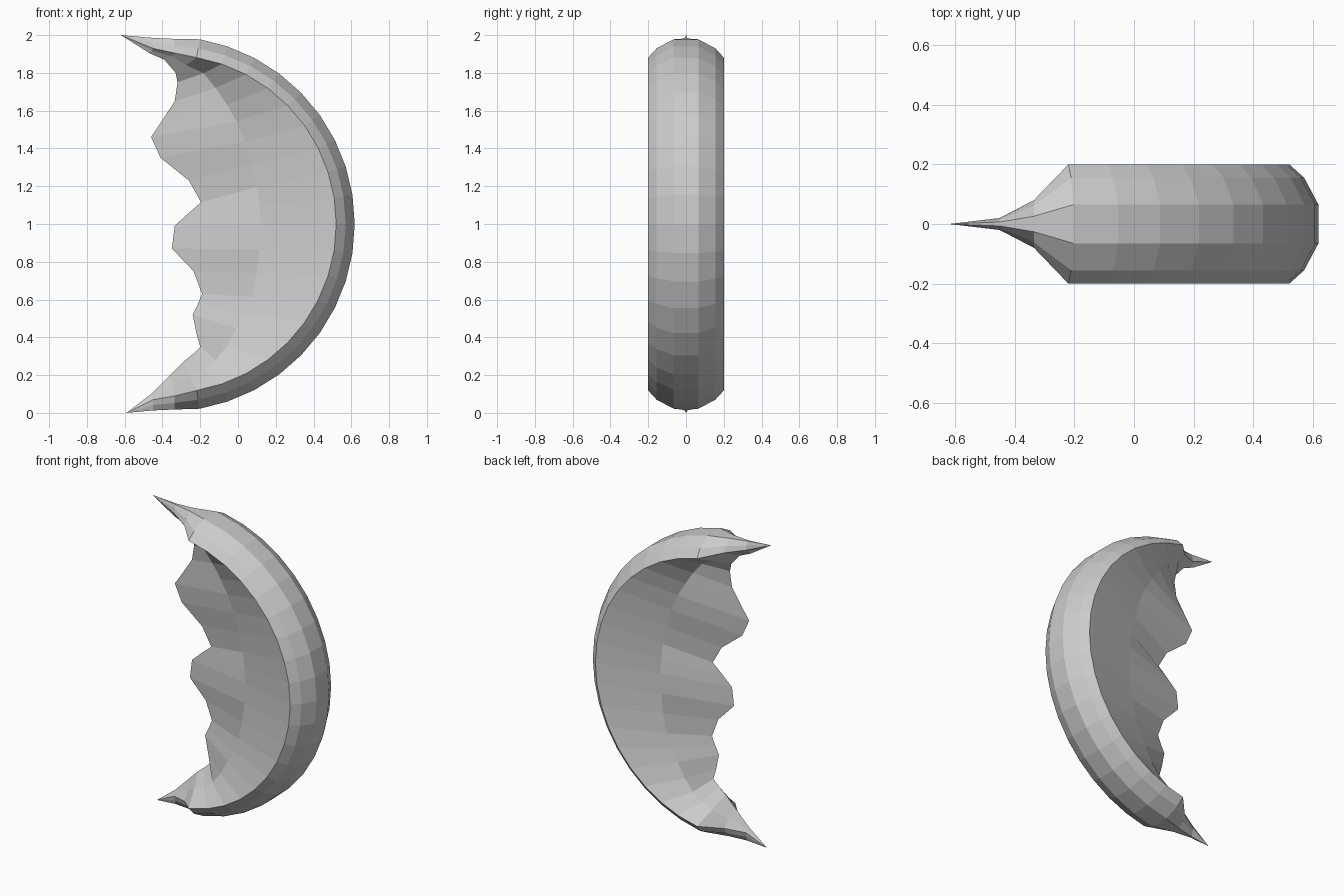
import bpy, bmesh, math

if "Cube" in bpy.data.objects:
    bpy.data.objects.remove(bpy.data.objects["Cube"])

CX, CZ, SEGS, SWEEP = -0.375, 1.0, 18, math.radians(80)
# Rim cross-section (y, radius)
RIM = [(-0.2, 0.895), (-0.155, 0.945), (-0.065, 0.993),
       (0.065, 0.993), (0.155, 0.945), (0.2, 0.895)]
# Bitten inner edge (x, z), top to bottom
EDGE = [(-.33, 1.80), (-.32, 1.75), (-.335, 1.65), (-.40, 1.55), (-.46, 1.46),
        (-.41, 1.35), (-.26, 1.23), (-.195, 1.115), (-.27, 1.05), (-.335, .99),
        (-.35, .87), (-.235, .75), (-.19, .63), (-.215, .57), (-.24, .52),
        (-.22, .42), (-.20, .35), (-.24, .31), (-.29, .27)]


def section(rim, edge, mid_x):
    """Closed loop: rim points, a point halfway down each side, sharp edge."""
    def mid(p):
        return ((p[0] + mid_x) / 2, p[1] * 0.48, (p[2] + edge[1]) / 2)
    return rim + [mid(rim[-1]), (edge[0], 0, edge[1]), mid(rim[0])]


def tip_section(x, half_width, z_outer, z_corner, edge):
    """Shrunken section out towards a pointed end."""
    rim = []
    for y, r in RIM:
        t = (r - 0.895) / 0.098
        rim.append((x, y / 0.2 * half_width, z_corner + (z_outer - z_corner) * t))
    return section(rim, edge, (x + edge[0]) / 2)


# Sections from top tip, round the rim, to bottom tip
sections = [tip_section(-.45, .02, 1.985, 1.93, (-.47, 1.905)),
            tip_section(-.335, .08, 1.98, 1.905, (-.39, 1.87))]
for i, edge in enumerate(EDGE):
    a = SWEEP * (1 - 2 * i / SEGS)
    rim = [(CX + r * math.cos(a), y, CZ + r * math.sin(a)) for y, r in RIM]
    sections.append(section(rim, edge, -0.28 if 0 < i < SEGS else edge[0]))
sections += [tip_section(-.335, .08, .018, .09, (-.36, .2)),
             tip_section(-.45, .02, .013, .07, (-.46, .1))]

# Loft the bitten slice
bm = bmesh.new()
loops = [[bm.verts.new(p) for p in s] for s in sections]
n = len(loops[0])
for a, b in zip(loops, loops[1:]):
    for k in range(n):
        bm.faces.new((a[k], a[(k + 1) % n], b[(k + 1) % n], b[k]))

# Pointed ends
for loop, tip in ((loops[0], (-.62, 0, 2.0)), (loops[-1], (-.59, 0, 0.0))):
    v = bm.verts.new(tip)
    for k in range(n):
        bm.faces.new((loop[k], loop[(k + 1) % n], v))

bmesh.ops.recalc_face_normals(bm, faces=bm.faces[:])
mesh = bpy.data.meshes.new("bitten_slice")
bm.to_mesh(mesh)
bm.free()
obj = bpy.data.objects.new("bitten_slice", mesh)
bpy.context.collection.objects.link(obj)
